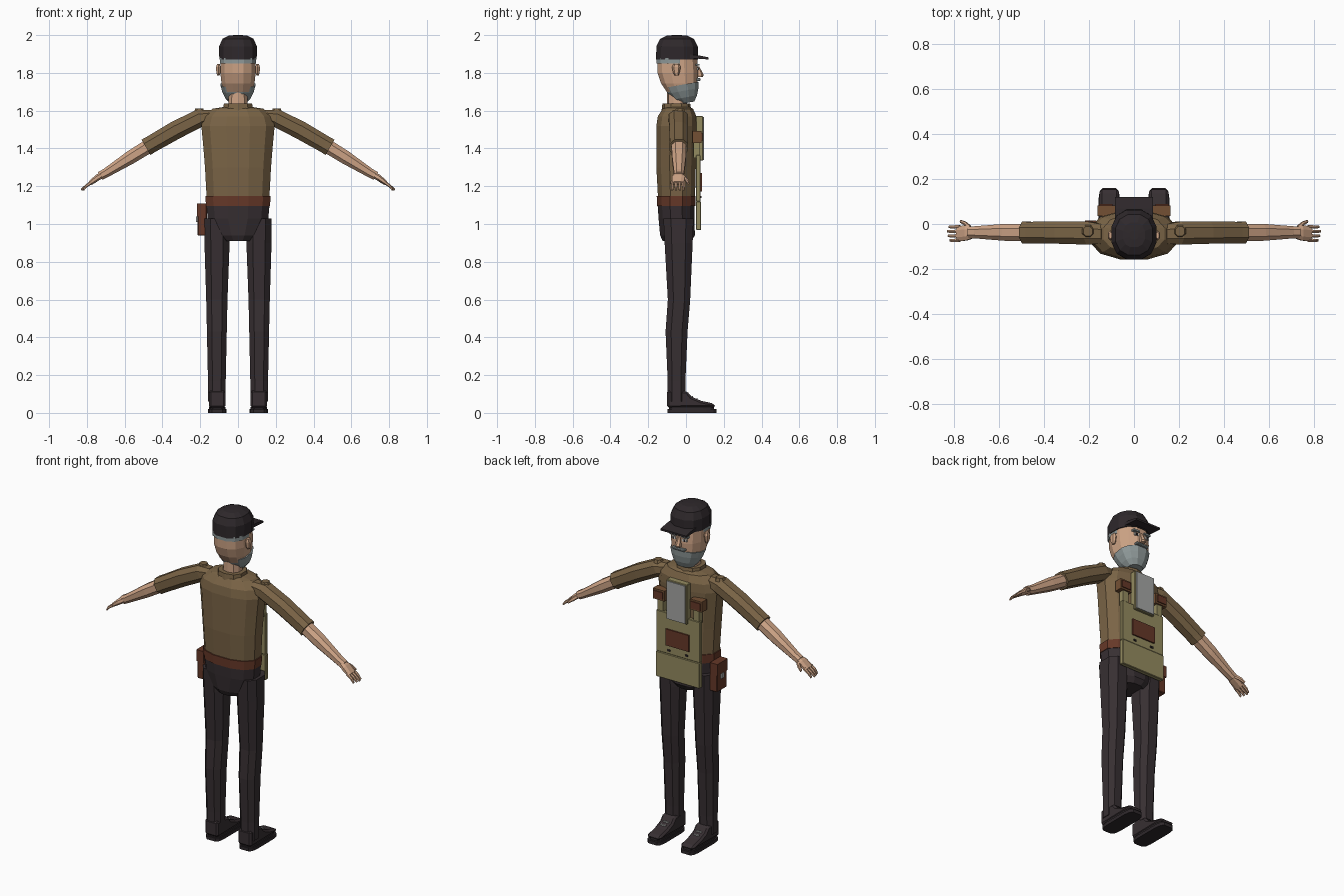
import bpy, bmesh, math
from mathutils import Vector

cube = bpy.data.objects.get("Cube")
if cube:
    bpy.data.objects.remove(cube, do_unlink=True)


def material(name, *rgb):
    lin = [(c / 255 / 12.92 if c < 11 else ((c / 255 + 0.055) / 1.055) ** 2.4) for c in rgb] + [1]
    m = bpy.data.materials.new(name)
    m.use_nodes = True
    m.diffuse_color = lin
    m.node_tree.nodes["Principled BSDF"].inputs["Base Color"].default_value = lin
    return m


skin = material("skin", 206, 164, 134)
shirt = material("shirt_brown", 122, 100, 70)
leather = material("red_brown_leather", 102, 56, 40)
trouser = material("trouser_black", 55, 47, 50)
dark = material("cap_black", 46, 40, 43)
beard_grey = material("beard_grey", 142, 152, 152)
canvas = material("apron_canvas", 148, 139, 96)
metal = material("plate_grey", 165, 166, 164)
strap = material("strap_brown", 116, 80, 52)
white = material("eye_white", 215, 213, 208)

X, Y, Z = Vector((1, 0, 0)), Vector((0, 1, 0)), Vector((0, 0, 1))


def finish(name, bm, mat, mirror=False):
    bmesh.ops.recalc_face_normals(bm, faces=bm.faces)
    me = bpy.data.meshes.new(name)
    bm.to_mesh(me)
    bm.free()
    me.materials.append(mat)
    ob = bpy.data.objects.new(name, me)
    bpy.context.collection.objects.link(ob)
    if mirror:
        ob.modifiers.new("Mirror", "MIRROR").use_mirror_merge = False
    return ob


def loft(name, mat, rings, n=10, u=X, v=Y, power=0.85, tilt=0, mirror=False):
    """Skin rings given as (centre, radius_u, radius_v)."""
    bm = bmesh.new()
    loops = []
    for c, ru, rv in rings:
        loop = []
        for i in range(n):
            a = 2 * math.pi * (i + 0.5) / n
            cu, cv = (math.copysign(abs(f) ** power, f) for f in (math.cos(a), math.sin(a)))
            p = Vector(c) + u * ru * cu + v * rv * cv
            p.z += tilt * rv * cv
            loop.append(bm.verts.new(p))
        loops.append(loop)
    for a, b in zip(loops, loops[1:]):
        for i in range(n):
            j = (i + 1) % n
            bm.faces.new((a[i], a[j], b[j], b[i]))
    bm.faces.new(loops[0])
    bm.faces.new(loops[-1])
    return finish(name, bm, mat, mirror)


def stack(name, mat, rows, cx=0, **kw):
    """Upright loft from rows of (z, half width, back y, front y[, centre x])."""
    rings = [((r[4] if len(r) > 4 else cx, (r[2] + r[3]) / 2, r[0]), r[1], (r[3] - r[2]) / 2)
             for r in rows]
    return loft(name, mat, rings, **kw)


def box(name, mat, xs, ys, zs, mirror=False, bevel=0):
    bm = bmesh.new()
    bmesh.ops.create_cube(bm, size=1)
    for vert in bm.verts:
        vert.co = [(lo + hi) / 2 + c * (hi - lo) for c, (lo, hi) in zip(vert.co, (xs, ys, zs))]
    ob = finish(name, bm, mat, mirror)
    if bevel:
        ob.modifiers.new("Bevel", "BEVEL").width = bevel
    return ob


def extrude_profile(name, mat, outline, x0, x1, mirror=False):
    """Side outline of (y, z) points swept across x."""
    bm = bmesh.new()
    face = bm.faces.new([bm.verts.new((x0, y, z)) for y, z in outline])
    out = bmesh.ops.extrude_face_region(bm, geom=[face])["geom"]
    bmesh.ops.translate(bm, vec=(x1 - x0, 0, 0),
                        verts=[g for g in out if isinstance(g, bmesh.types.BMVert)])
    return finish(name, bm, mat, mirror)


# Torso, collar and belt
stack("shirt_body", shirt, [(1.12, .17, -.15, .05), (1.3, .18, -.16, .055), (1.42, .19, -.16, .058),
                            (1.52, .20, -.16, .06), (1.57, .185, -.152, .058),
                            (1.61, .14, -.125, .04), (1.62, .075, -.11, .02)], n=12)
stack("collar", shirt, [(1.595, .085, -.13, .03), (1.637, .078, -.125, .022)])
stack("belt", leather, [(1.095, .175, -.157, .052), (1.147, .177, -.158, .054)], n=12)

# Trousers
stack("trouser_seat", trouser, [(.91, .075, -.125, .03), (.94, .11, -.14, .05), (1.03, .165, -.148, .047),
                                (1.1, .172, -.153, .048)], n=12)
stack("trouser_legs", trouser, [(.06, .049, -.1, 0, .113), (.17, .05, -.1, 0, .112),
                                (.43, .056, -.112, .012, .112), (.6, .06, -.1, .026, .112),
                                (.9, .071, -.118, .04, .111), (1.03, .066, -.125, .045, .116)],
      n=8, power=.8, mirror=True)

# Shoes
stack("shoe_soles", dark, [(0, .049, -.1, .162, .11), (.02, .049, -.1, .162, .11)],
      n=12, power=.4, mirror=True)
stack("shoe_welts", dark, [(.018, .044, -.092, .15, .11), (.032, .044, -.092, .15, .11)],
      n=12, power=.5, mirror=True)
shoe = extrude_profile("shoe_uppers", trouser, [(-.1, .026), (-.1, .12), (.005, .115), (.03, .085),
                                                (.08, .064), (.145, .05), (.16, .03)],
                       .066, .154, True)
shoe.modifiers.new("Bevel", "BEVEL").width = .012
for k in range(2):
    box(f"shoe_lace_{k + 1}", metal, (.092, .128), (.03 + .025 * k, .036 + .025 * k),
        (.08 - .01 * k, .09 - .01 * k), True)

# Arms
across = Vector((.5, 0, .866))
along = Vector((.866, 0, -.5))


def limb(name, mat, rows, n=8):
    """Arm part from rows of (x, z, thickness radius, depth radius, y)."""
    return loft(name, mat, [((x, y, z), ry, r) for x, z, r, ry, y in rows],
                n=n, u=Y, v=across, mirror=True)


limb("sleeves", shirt, [(.13, 1.575, .035, .045, -.045), (.2, 1.562, .05, .055, -.04),
                        (.33, 1.497, .052, .053, -.038), (.46, 1.422, .049, .051, -.038),
                        (.487, 1.406, .05, .052, -.038)])
limb("forearms", skin, [(.46, 1.42, .04, .042, -.038), (.57, 1.352, .038, .04, -.037),
                        (.7, 1.27, .026, .029, -.037), (.73, 1.254, .025, .028, -.037)])
limb("palms", skin, [(.715, 1.263, .017, .026, -.038), (.745, 1.245, .018, .036, -.04),
                     (.785, 1.215, .012, .036, -.043)])
stack("shoulder_caps", shirt, [(1.585, .034, -.065, 0), (1.612, .022, -.055, -.01)],
      cx=.205, n=8, mirror=True)
for k in range(4):
    y = -.073 + .02 * k
    reach = (.818, .826, .83, .822)[k]
    limb(f"finger_{k + 1}", skin, [(.775, 1.222, .009, .009, y), (.805, 1.2, .008, .008, y),
                                   (reach, 1.181, .005, .006, y)], n=6)
limb("thumbs", skin, [(.728, 1.252, .012, .012, -.018), (.75, 1.235, .011, .01, .002),
                      (.772, 1.215, .006, .007, .012)], n=6)

# Head and neck
stack("neck", skin, [(1.58, .055, -.1, .005), (1.73, .05, -.1, .005)])
stack("head", skin, [(1.66, .05, -.05, .04), (1.7, .078, -.105, .055), (1.745, .09, -.135, .064),
                     (1.8, .096, -.154, .068), (1.88, .096, -.156, .062)], n=12)
stack("beard", beard_grey, [(1.642, .045, -.03, .045), (1.67, .07, -.07, .06),
                            (1.705, .086, -.098, .068), (1.737, .095, -.115, .07)], n=12, tilt=.18)
stack("back_hair", beard_grey, [(1.85, .098, -.159, .03), (1.878, .098, -.159, .03)], n=12)
box("moustache", beard_grey, (-.042, .042), (.05, .077), (1.757, 1.772), bevel=.004)
stack("nose", skin, [(1.778, .016, .05, .088), (1.788, .018, .05, .094), (1.835, .009, .05, .07)], n=6)
stack("ears", skin, [(1.785, .007, -.058, -.04), (1.8, .012, -.068, -.034), (1.83, .014, -.074, -.028),
                     (1.847, .008, -.066, -.036)], cx=.104, n=6, mirror=True)
box("eyes", white, (.022, .05), (.058, .067), (1.815, 1.829), True)
box("pupils", dark, (.031, .041), (.062, .069), (1.815, 1.828), True)
box("eyebrows", beard_grey, (.016, .058), (.05, .071), (1.838, 1.848), True)

# Cap
stack("cap_crown", dark, [(1.87, .102, -.162, .068), (1.94, .103, -.16, .066), (1.98, .085, -.14, .045),
                          (1.997, .05, -.105, .008), (2.0, .02, -.07, -.03)], n=12)
extrude_profile("cap_brim", dark, [(.02, 1.878), (.02, 1.897), (.07, 1.892), (.12, 1.882), (.12, 1.871)],
                -.084, .084)

# Apron board with pocket, plate and straps
box("apron_upper", canvas, (-.145, .145), (.053, .076), (1.12, 1.365), bevel=.003)
box("apron_lower", canvas, (-.145, .145), (.053, .08), (.968, 1.12), bevel=.003)
box("apron_pocket", leather, (-.077, .077), (.075, .084), (1.172, 1.27))
box("apron_studs", dark, (.05, .068), (.074, .082), (1.138, 1.148), True)
box("clip_board", canvas, (-.068, .068), (.052, .09), (1.335, 1.572), bevel=.003)
box("clip_plate", metal, (-.061, .061), (.088, .096), (1.34, 1.566))
box("strap_tabs", canvas, (.1, .138), (.04, .073), (1.35, 1.45), True)
box("strap_buckles", strap, (.085, .162), (.035, .082), (1.43, 1.492), True)
box("buckle_plates", leather, (.095, .155), (.08, .088), (1.44, 1.482), True)

# Belt pouch
box("pouch", leather, (-.214, -.165), (-.08, .012), (.938, 1.105), bevel=.004)
box("pouch_flap", leather, (-.218, -.17), (-.083, .015), (1.04, 1.108))
box("pouch_clasp", metal, (-.222, -.214), (-.045, -.022), (1.01, 1.04))
